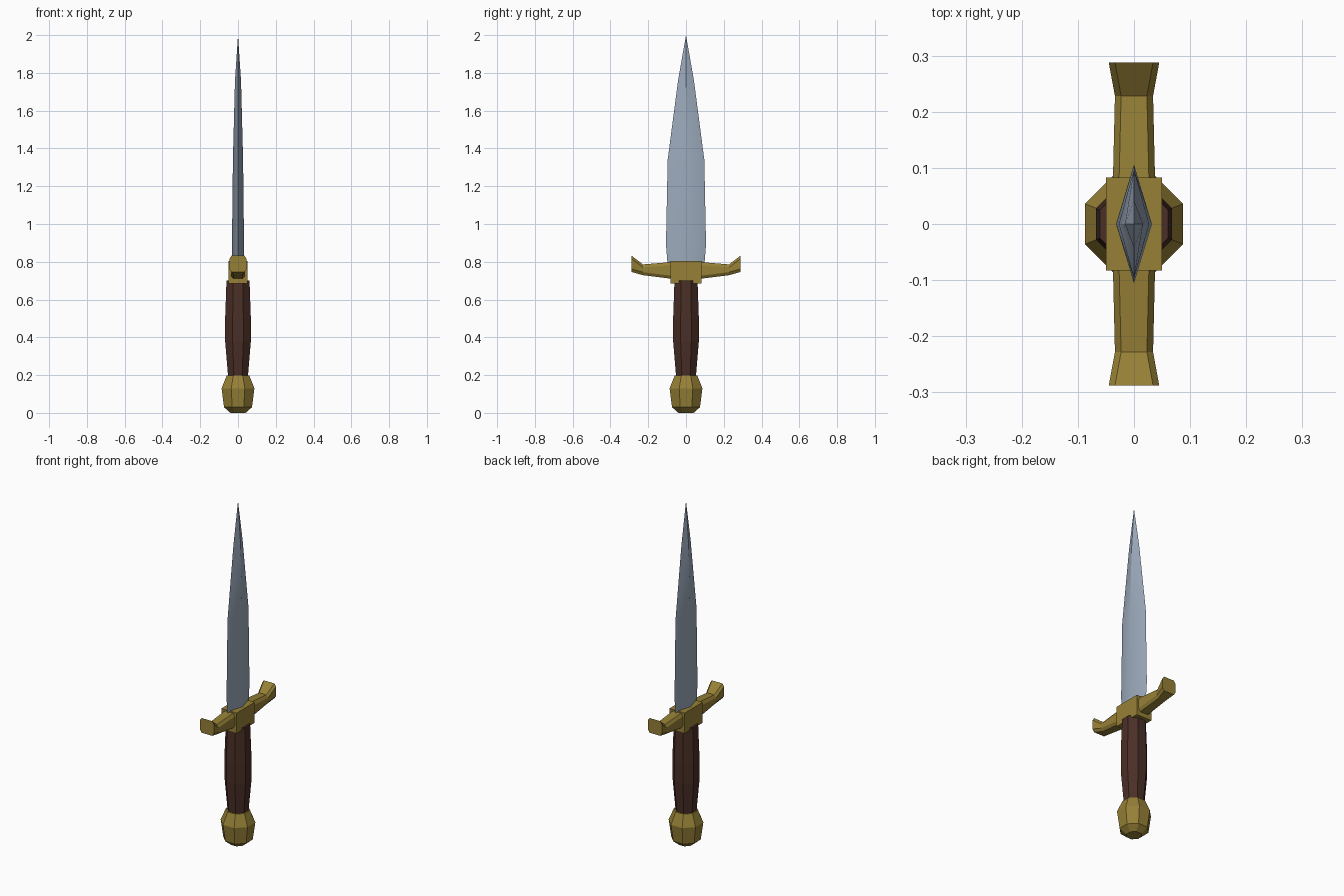
import bpy, bmesh, math

cube = bpy.data.objects.get("Cube")
if cube:
    bpy.data.objects.remove(cube, do_unlink=True)


def material(name, rgb):
    m = bpy.data.materials.new(name)
    m.use_nodes = True
    m.diffuse_color = (*rgb, 1)
    node = next(n for n in m.node_tree.nodes if n.type == 'BSDF_PRINCIPLED')
    node.inputs["Base Color"].default_value = (*rgb, 1)
    node.inputs["Roughness"].default_value = 0.6
    return m


steel = material("steel", (0.335, 0.405, 0.505))
brass = material("brass", (0.305, 0.216, 0.037))
leather = material("dark leather", (0.069, 0.028, 0.019))


def loft(name, sections, mat, tip=None):
    """Bridge matching rings of points, cap the ends or close to a tip."""
    bm = bmesh.new()
    rings = [[bm.verts.new(p) for p in s] for s in sections]
    n = len(rings[0])
    for a, b in zip(rings, rings[1:]):
        for i in range(n):
            j = (i + 1) % n
            bm.faces.new((a[i], a[j], b[j], b[i]))
    bm.faces.new(rings[0][::-1])
    if tip:
        t = bm.verts.new(tip)
        for i in range(n):
            bm.faces.new((rings[-1][i], rings[-1][(i + 1) % n], t))
    else:
        bm.faces.new(rings[-1])
    bmesh.ops.recalc_face_normals(bm, faces=bm.faces)
    mesh = bpy.data.meshes.new(name)
    bm.to_mesh(mesh)
    bm.free()
    mesh.materials.append(mat)
    obj = bpy.data.objects.new(name, mesh)
    bpy.context.collection.objects.link(obj)
    return obj


def octagon(apothem, z):
    r = apothem / math.cos(math.pi / 8)
    return [(r * math.cos((i + 0.5) * math.pi / 4),
             r * math.sin((i + 0.5) * math.pi / 4), z) for i in range(8)]


# Pommel and grip: eight-sided turned profiles (apothem, height)
loft("pommel", [octagon(*p) for p in
     [(0.040, 0), (0.074, 0.03), (0.087, 0.13), (0.060, 0.198)]], brass)
loft("grip", [octagon(*p) for p in
     [(0.053, 0.198), (0.068, 0.38), (0.068, 0.50), (0.061, 0.70)]], leather)

# Guard block
loft("guard_block", [[(x, y, z) for x, y in
     [(-0.05, -0.083), (0.05, -0.083), (0.05, 0.083), (-0.05, 0.083)]]
     for z in (0.685, 0.805)], brass)


# Guard arms: chamfered bars that flare and rise at the ends
def arm_section(y, half, low, high):
    cx, cz = 0.011, 0.016
    return [(half - cx, y, low), (half, y, low + cz), (half, y, high - cz),
            (half - cx, y, high), (cx - half, y, high), (-half, y, high - cz),
            (-half, y, low + cz), (cx - half, y, low)]


for side, name in ((-1, "front_guard_arm"), (1, "back_guard_arm")):
    loft(name, [arm_section(side * y, half, low, high) for y, half, low, high in
         [(0.06, 0.038, 0.708, 0.800), (0.228, 0.034, 0.729, 0.786),
          (0.288, 0.045, 0.746, 0.832)]], brass)

# Blade: diamond section tapering to a point (half thickness, half width, height)
blade = loft("blade", [[(t, 0, z), (0, w, z), (-t, 0, z), (0, -w, z)] for t, w, z in
             [(0.029, 0.097, 0.78), (0.032, 0.106, 0.89),
              (0.027, 0.097, 1.34), (0.016, 0.042, 1.76)]], steel, (0, 0, 2.0))

# Smooth blade faces, with sharp cutting edges and a sharp ridge near the point
bm = bmesh.new()
bm.from_mesh(blade.data)
for f in bm.faces:
    f.smooth = True
for e in bm.edges:
    a, b = (v.co for v in e.verts)
    cutting_edge = abs(a.x) + abs(b.x) < 0.001
    ridge = abs(a.y) + abs(b.y) < 0.001 and min(a.z, b.z) > 1.3
    e.smooth = not (cutting_edge or ridge or max(a.z, b.z) < 0.8)
bm.to_mesh(blade.data)
bm.free()
